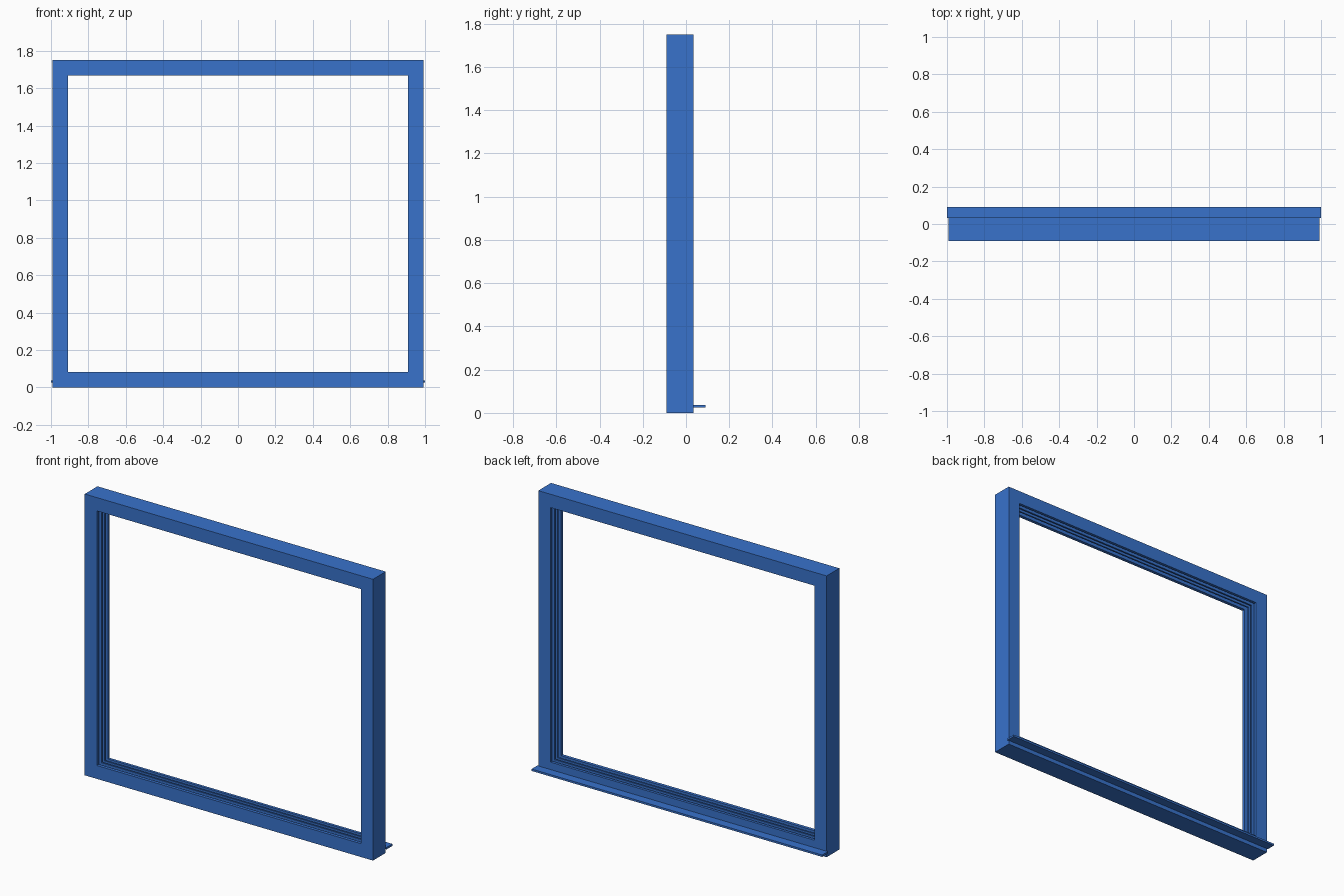
import bpy, bmesh

if "Cube" in bpy.data.objects:
    bpy.data.objects.remove(bpy.data.objects["Cube"])

HALF_W, HEIGHT = 0.992, 1.75
Y0, Y1 = -0.09, 0.035
FACE, FLOOR = 0.083, 0.058   # rail height at the fins and at the track floor


def make_object(name, bm):
    bmesh.ops.recalc_face_normals(bm, faces=bm.faces)
    mesh = bpy.data.meshes.new(name)
    bm.to_mesh(mesh)
    bm.free()
    obj = bpy.data.objects.new(name, mesh)
    bpy.context.collection.objects.link(obj)
    mat = bpy.data.materials.get("blue_paint") or bpy.data.materials.new("blue_paint")
    mat.diffuse_color = (0.04, 0.17, 0.6, 1)
    mat.use_nodes = True
    mat.node_tree.nodes["Principled BSDF"].inputs["Base Color"].default_value = mat.diffuse_color
    mesh.materials.append(mat)
    return obj


# Rail cross-section (inset, y): outer back, then three track grooves
profile = [(0, Y0), (FACE, Y0)]
for a, b in [(-0.07, -0.045), (-0.035, -0.015), (-0.005, 0.018)]:
    profile += [(FACE, a), (FLOOR, a), (FLOOR, b), (FACE, b)]
profile += [(FACE, Y1), (0, Y1)]

# Window frame: profile swept around four mitred corners
bm = bmesh.new()
corners = [(-1, 0, 1), (1, 0, 1), (1, HEIGHT, -1), (-1, HEIGHT, -1)]
rings = [[bm.verts.new((sx * (HALF_W - d), y, z + sz * d)) for d, y in profile]
         for sx, z, sz in corners]
n = len(profile)
for i in range(4):
    r, s = rings[i], rings[(i + 1) % 4]
    for j in range(n):
        k = (j + 1) % n
        bm.faces.new((r[j], r[k], s[k], s[j]))
make_object("window_frame", bm)

# Thin sill ledge projecting from the back
bm = bmesh.new()
bmesh.ops.create_cube(bm, size=1)
bmesh.ops.scale(bm, vec=(2.0, 0.058, 0.012), verts=bm.verts)
bmesh.ops.translate(bm, vec=(0, 0.061, 0.031), verts=bm.verts)
make_object("sill_ledge", bm)
